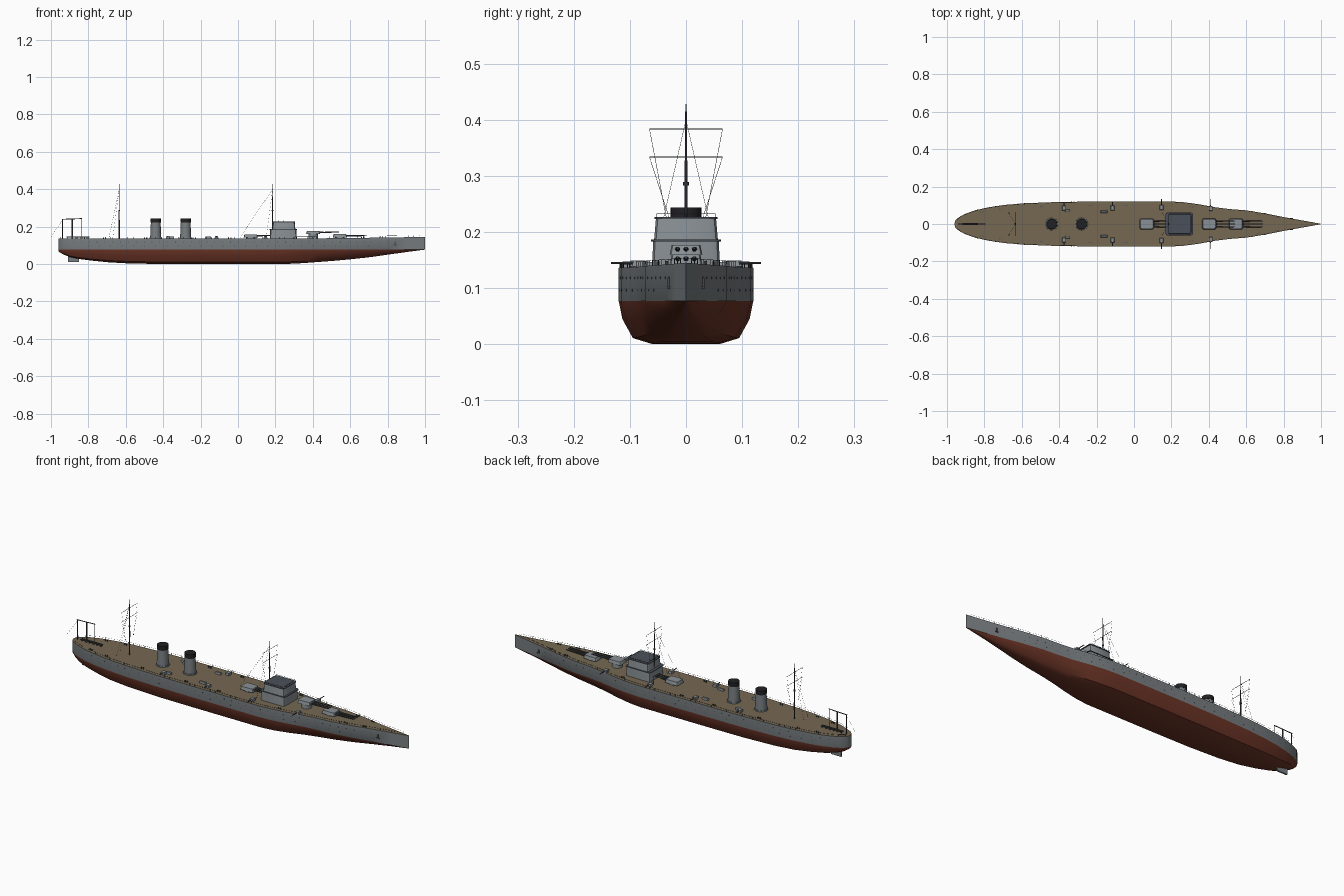
import bpy, bmesh, math
from mathutils import Vector, Matrix

if "Cube" in bpy.data.objects:
    bpy.data.objects.remove(bpy.data.objects["Cube"])


def material(name, r, g, b):
    m = bpy.data.materials.new(name)
    m.diffuse_color = (r, g, b, 1)
    m.use_nodes = True
    m.node_tree.nodes["Principled BSDF"].inputs["Base Color"].default_value = m.diffuse_color
    return m


GREY = material("hull grey", 0.19, 0.21, 0.22)
RED = material("bottom red", 0.15, 0.035, 0.02)
DECK = material("deck wood", 0.18, 0.14, 0.085)
LIGHT = material("turret grey", 0.25, 0.28, 0.30)
ROOF = material("roof slate", 0.07, 0.08, 0.10)
BLACK = material("cap black", 0.015, 0.015, 0.017)
DARK = material("gun steel", 0.06, 0.065, 0.07)

# Stations: x, deck half-breadth, keel height, bottom fullness
STATIONS = [(-0.96, 0.004, 0.07, 0.9), (-0.955, 0.02, 0.064, 0.9), (-0.935, 0.037, 0.052, 0.9),
            (-0.9, 0.055, 0.038, 0.9), (-0.85, 0.073, 0.027, 0.9), (-0.78, 0.089, 0.018, 0.95),
            (-0.69, 0.102, 0.009, 1), (-0.58, 0.111, 0.003, 1), (-0.4, 0.118, 0, 1),
            (-0.2, 0.12, 0, 1), (0, 0.12, 0, 1), (0.2, 0.12, 0, 1), (0.27, 0.116, 0.001, 0.95),
            (0.35, 0.105, 0.005, 0.88), (0.43, 0.09, 0.011, 0.8), (0.51, 0.08, 0.017, 0.72),
            (0.6, 0.073, 0.025, 0.65), (0.7, 0.057, 0.036, 0.6), (0.8, 0.037, 0.05, 0.55),
            (0.9, 0.019, 0.064, 0.5), (1.0, 0.001, 0.077, 0.5)]
WATER = 0.077


def beam(x):
    for a, b in zip(STATIONS, STATIONS[1:]):
        if a[0] <= x <= b[0]:
            return a[1] + (b[1] - a[1]) * (x - a[0]) / (b[0] - a[0])
    return 0.0


def deck_z(x):
    return 0.136 + 0.009 * max(0, (x - 0.2) / 0.8) ** 1.5


class Part:
    """Collects primitives into one named object."""

    def __init__(self):
        self.bm = bmesh.new()

    def box(self, c, size, top=1.0, bevel=0.0):
        vs = bmesh.ops.create_cube(self.bm, size=1)["verts"]
        for v in vs:
            k = top if v.co.z > 0 else 1
            v.co = Vector((v.co.x * size[0] * k, v.co.y * size[1] * k, v.co.z * size[2])) + Vector(c)
        if bevel:
            es = [e for e in {e for v in vs for e in v.link_edges}
                  if abs(e.verts[0].co.z - e.verts[1].co.z) > size[2] * 0.5]
            bmesh.ops.bevel(self.bm, geom=es, offset=bevel, segments=2, affect='EDGES', profile=0.5)

    def rod(self, a, b, r, r2=None, n=6):
        a, b = Vector(a), Vector(b)
        d = b - a
        m = Matrix.Translation((a + b) / 2) @ d.to_track_quat('Z', 'Y').to_matrix().to_4x4()
        bmesh.ops.create_cone(self.bm, cap_ends=True, segments=n, radius1=r,
                              radius2=r if r2 is None else r2, depth=d.length, matrix=m)

    def done(self, name, *mats, smooth=True):
        bmesh.ops.recalc_face_normals(self.bm, faces=self.bm.faces)
        me = bpy.data.meshes.new(name)
        self.bm.to_mesh(me)
        self.bm.free()
        ob = bpy.data.objects.new(name, me)
        bpy.context.collection.objects.link(ob)
        for m in mats:
            me.materials.append(m)
        if smooth:
            bpy.ops.object.select_all(action='DESELECT')
            ob.select_set(True)
            bpy.context.view_layer.objects.active = ob
            bpy.ops.object.shade_smooth_by_angle(angle=math.radians(35))
        return ob


# Hull: lofted sections, red below the waterline, wood on top
hull = Part()
rings = []
for x, hb, zk, full in STATIONS:
    half = [(hb, deck_z(x)), (hb, WATER)]
    for fy, fz in ((0.945, 0.58), (0.79, 0.14), (0.5, 0.0)):
        half.append((hb * (fy * full + (1 - full) * fz), zk + (WATER - zk) * fz))
    sec = half + [(0, zk)] + [(-y, z) for y, z in reversed(half)]
    rings.append([hull.bm.verts.new((x, y, z)) for y, z in sec])
n = len(rings[0])
for a, b in zip(rings, rings[1:]):
    for i in range(n):
        j = (i + 1) % n
        f = hull.bm.faces.new((a[i], a[j], b[j], b[i]))
        f.material_index = 2 if i == n - 1 else 0 if i in (0, n - 2) else 1
for r in (rings[0], rings[-1]):
    hull.bm.faces.new(r)
hull.done("hull", GREY, RED, DECK)

rudder = Part()
rudder.box((-0.88, 0, 0.033), (0.06, 0.008, 0.046))
rudder.done("rudder", GREY, smooth=False)

# Portholes, anchors and deck-edge rail
ports, rail, anchors = Part(), Part(), Part()
for s in (1, -1):
    for row, z in enumerate((0.118, 0.096)):
        for i in range(42 if row == 0 else 26):
            x = -0.88 + i * 0.042 if row == 0 else -0.8 + i * 0.06
            y = s * beam(x)
            ports.rod((x, y - s * 0.002, z), (x, y + s * 0.0006, z), 0.0022, n=8)
    xs = [-0.95 + i * 0.03 for i in range(65)]
    pts = [Vector((x, s * max(beam(x) - 0.002, 0), deck_z(x))) for x in xs]
    up = Vector((0, 0, 0.009))
    for p, q in zip(pts, pts[1:]):
        rail.rod(p, p + up, 0.0006, n=4)
        rail.rod(p + up, q + up, 0.0004, n=4)
    y = s * (beam(0.84) + 0.001)
    anchors.box((0.84, y, 0.11), (0.006, 0.004, 0.018))
    anchors.box((0.84, y, 0.101), (0.018, 0.004, 0.005))
ports.done("portholes", DARK, smooth=False)
rail.done("deck_rail", DARK, smooth=False)
anchors.done("anchors", DARK, smooth=False)

# Bridge in two tiers with roof, windows and roof rail
bridge = Part()
bridge.box((0.242, 0, 0.160), (0.142, 0.12, 0.05), 0.98, 0.012)
bridge.box((0.245, 0, 0.204), (0.124, 0.114, 0.04), 0.94, 0.012)
bridge.done("bridge", LIGHT)
roof = Part()
roof.box((0.242, 0, 0.1845), (0.148, 0.124, 0.003), 1, 0.012)
roof.box((0.245, 0, 0.2245), (0.122, 0.112, 0.004), 1, 0.012)
roof.done("bridge_roofs", ROOF)
brail = Part()
c = [(0.19, -0.052), (0.30, -0.052), (0.30, 0.052), (0.19, 0.052)]
for (x0, y0), (x1, y1) in zip(c, c[1:] + c[:1]):
    brail.rod((x0, y0, 0.232), (x1, y1, 0.232), 0.0006, n=4)
    for t in (0, 0.25, 0.5, 0.75):
        x, y = x0 + (x1 - x0) * t, y0 + (y1 - y0) * t
        brail.rod((x, y, 0.226), (x, y, 0.232), 0.0006, n=4)
brail.done("bridge_rail", DARK, smooth=False)

# Funnels with black caps
for name, x in (("aft_funnel", -0.44), ("forward_funnel", -0.28)):
    fun, cap = Part(), Part()
    fun.rod((x, 0, 0.134), (x, 0, 0.222), 0.03, 0.026, 24)
    fun.rod((x, 0, 0.134), (x, 0, 0.142), 0.034, 0.033, 24)
    fun.done(name, GREY)
    cap.rod((x, 0, 0.221), (x, 0, 0.243), 0.0275, 0.0275, 24)
    cap.done(name + "_cap", BLACK)

# Triple turrets: housing, barbette, barrels
for name, x, z, tip in (("aft_turret", 0.068, 0.142, 0.172), ("upper_turret", 0.402, 0.16, 0.54),
                        ("forward_turret", 0.545, 0.143, 0.69)):
    t, g = Part(), Part()
    t.rod((x, 0, 0.13), (x, 0, z + 0.001), 0.025, n=20)
    t.box((x, 0, z + 0.0085), (0.076, 0.058, 0.017), 0.88, 0.008)
    t.done(name, LIGHT)
    for y in (-0.015, 0, 0.015):
        g.rod((x + 0.03, y, z + 0.009), (x + 0.055, y, z + 0.0095), 0.0045, 0.004, 10)
        g.rod((x + 0.05, y, z + 0.009), (tip, y, z + 0.011), 0.0034, 0.0024, 10)
    g.done(name + "_barrels", DARK)

# Secondary guns along both sides
mounts, barrels = Part(), Part()
for s in (1, -1):
    for x, y, tip in ((-0.375, 0.085, 0.115), (-0.115, 0.085, 0.118),
                      (0.147, 0.088, 0.134), (0.41, 0.083, 0.134)):
        mounts.rod((x, s * y, 0.134), (x, s * y, 0.139), 0.011, n=12)
        mounts.box((x, s * y, 0.1435), (0.02, 0.026, 0.011), 0.85)
        barrels.rod((x, s * y, 0.1445), (x, s * tip, 0.1445), 0.0025, 0.002, 8)
    mounts.box((-0.355, s * 0.07, 0.141), (0.028, 0.014, 0.012), 0.85)
    mounts.box((-0.16, s * 0.065, 0.141), (0.036, 0.012, 0.011), 0.8)
mounts.done("side_gun_mounts", LIGHT)
barrels.done("side_gun_barrels", DARK)

# Small deck fittings: bollards and vents
fit = Part()
for s in (1, -1):
    for x in (-0.82, -0.72, -0.5, -0.24, -0.05, 0.3, 0.66, 0.76):
        for d in (0, 0.012):
            y = s * (beam(x) * 0.85 - 0.004)
            fit.rod((x + d, y, 0.134), (x + d, y, deck_z(x) + 0.007), 0.003, n=8)
fit.done("bollards", DARK)

# Masts with yards and rigging
for name, x, back in (("foremast", 0.185, 0.01), ("mainmast", -0.635, -0.69)):
    m, w = Part(), Part()
    m.rod((x, 0, 0.134), (x, 0, 0.30), 0.0032, 0.0025, 8)
    m.rod((x, 0, 0.30), (x, 0, 0.428), 0.0025, 0.0012, 8)
    m.rod((x, 0, 0.283), (x, 0, 0.289), 0.005, n=10)
    for z in (0.383, 0.333):
        m.rod((x, -0.065, z), (x, 0.065, z), 0.0009, n=6)
    m.done(name, DARK)
    for s in (1, -1):
        w.rod((x, s * 0.065, 0.383), (x, s * 0.035, 0.225), 0.0004, n=4)
        w.rod((x, s * 0.065, 0.333), (x, s * 0.03, 0.225), 0.0004, n=4)
        w.rod((x, 0, 0.40), (x - 0.035, s * 0.06, 0.136), 0.0004, n=4)
    w.rod((x, 0, 0.40), (back, 0, 0.14), 0.0004, n=4)
    w.done(name + "_rigging", DARK, smooth=False)

# Stern: crane frame, stay and catapult rails
crane = Part()
for x, r in ((-0.938, 0.002), (-0.885, 0.004), (-0.838, 0.0015)):
    crane.rod((x, 0, 0.134), (x, 0, 0.24), r, n=8)
crane.rod((-0.942, 0, 0.239), (-0.834, 0, 0.243), 0.0022, n=8)
crane.rod((-0.938, 0, 0.235), (-1.0, 0, 0.147), 0.0004, n=4)
crane.done("stern_crane", DARK)
cat = Part()
for y in (-0.005, 0.005):
    cat.box((-0.855, y, 0.144), (0.122, 0.003, 0.004))
for i in range(6):
    cat.box((-0.91 + i * 0.022, 0, 0.139), (0.004, 0.012, 0.008))
cat.done("catapult", DARK, smooth=False)
